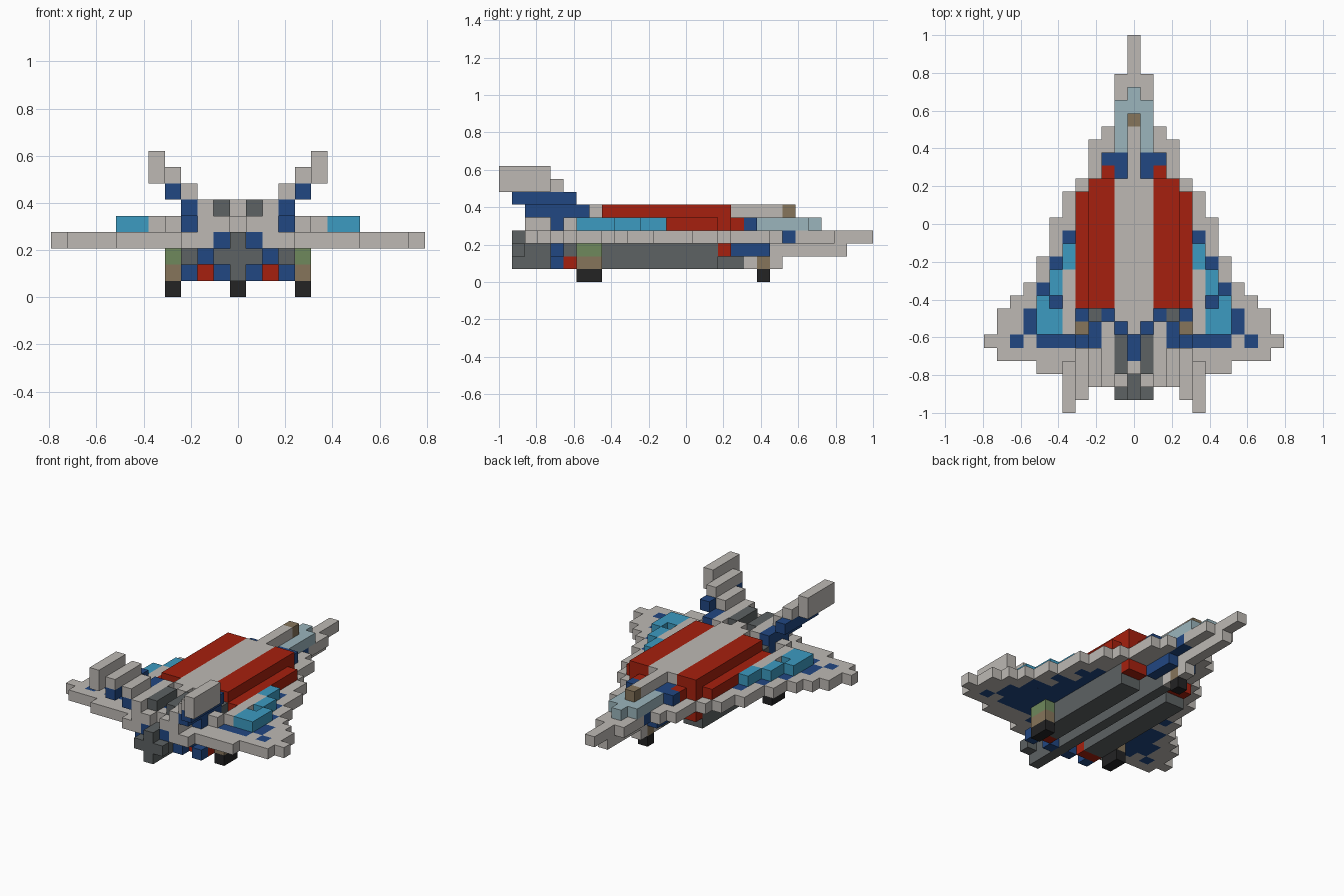
import bpy, bmesh
from mathutils import Matrix, Vector

cube = bpy.data.objects.get("Cube")
if cube:
    bpy.data.objects.remove(cube, do_unlink=True)

LENGTH = 29            # blocks from nose to tail
UNIT = 2 / LENGTH      # block size


def linear(value):
    s = value / 255
    return s / 12.92 if s <= 0.04045 else ((s + 0.055) / 1.055) ** 2.4


def make_material(name, *rgb):
    color = [linear(c) for c in rgb] + [1]
    mat = bpy.data.materials.new(name)
    mat.use_nodes = True
    mat.diffuse_color = color
    shader = mat.node_tree.nodes["Principled BSDF"]
    shader.inputs["Base Color"].default_value = color
    shader.inputs["Roughness"].default_value = 0.8
    return mat


light_grey = make_material("light_grey", 189, 185, 180)
dark_grey = make_material("dark_grey", 93, 98, 99)
red = make_material("red", 166, 32, 14)
blue = make_material("blue", 33, 71, 130)
cyan = make_material("cyan", 60, 155, 193)
glass = make_material("pale_glass", 155, 181, 188)
brown = make_material("brown", 134, 117, 91)
green = make_material("green", 110, 136, 92)
black = make_material("black", 35, 35, 36)


def add_block(bm, left, right, fore, aft, low, high):
    """Block spanning columns, rows counted from the nose, and layers (inclusive)."""
    a = Vector((left - 0.5, LENGTH / 2 - aft - 1, low)) * UNIT
    b = Vector((right + 0.5, LENGTH / 2 - fore, high + 1)) * UNIT
    move = Matrix.Translation((a + b) / 2)
    bmesh.ops.create_cube(bm, size=1, matrix=move @ Matrix.Diagonal((*(b - a), 1)))


def part(name, material, *blocks):
    """One object from blocks; columns are mirrored, or centred if they start at zero."""
    bm = bmesh.new()
    for inner, outer, *rest in blocks:
        if inner == 0:
            add_block(bm, -outer, outer, *rest)
        else:
            add_block(bm, inner, outer, *rest)
            add_block(bm, -outer, -inner, *rest)
    mesh = bpy.data.meshes.new(name)
    bm.to_mesh(mesh)
    bm.free()
    mesh.materials.append(material)
    bpy.context.collection.objects.link(bpy.data.objects.new(name, mesh))


# Delta wing: (row count, half width, half width of the blue core)
WING = [(3, 0, -1), (3, 1, -1), (1, 1, 1), (1, 2, 1), (3, 3, 1), (1, 4, 2),
        (2, 5, 3), (1, 6, 4), (1, 6, 5), (1, 6, 4), (1, 7, 6), (1, 7, 5),
        (1, 8, 7), (1, 9, 7), (2, 10, 8), (1, 11, 7), (1, 10, 3), (1, 7, 1)]
rim, core, row = [], [], 0
for count, half, inner in WING:
    last = row + count - 1
    if inner >= 0:
        core.append((0, inner, row, last, 3, 3))
    if half == 11:
        # isolated blue block near each wing tip
        rim += [(8, 8, row, last, 3, 3), (10, half, row, last, 3, 3)]
        core.append((9, 9, row, last, 3, 3))
    elif half > inner:
        rim.append((inner + 1, half, row, last, 3, 3))
    row += count
part("wing_rim", light_grey, *rim, (2, 3, row, row, 3, 3))
part("wing_core", blue, *core, (1, 1, row, row, 3, 3))

# Nose and cockpit
part("nose_underside", light_grey, (0, 0, 2, 7, 2, 2))
part("chin", blue, (0, 1, 8, 10, 2, 2))
part("canopy", glass, (0, 0, 4, 4, 4, 4), (0, 1, 5, 8, 4, 4))
part("canopy_cap", brown, (0, 0, 6, 6, 5, 5))
part("cockpit_collar", blue, (0, 2, 9, 9, 4, 4), (0, 1, 10, 10, 4, 4))

# Upper fuselage
part("spine", light_grey, (0, 0, 7, 10, 5, 5), (0, 1, 11, 21, 5, 5),
     (0, 0, 22, 22, 5, 5))
part("red_body", red, (2, 2, 10, 10, 4, 4), (0, 3, 11, 11, 4, 4),
     (0, 4, 12, 20, 4, 4), (2, 3, 11, 20, 5, 5))
part("wing_panels", cyan, (5, 5, 16, 17, 4, 4), (6, 6, 18, 19, 4, 4),
     (6, 6, 21, 22, 4, 4), (7, 7, 20, 22, 4, 4))
part("panel_backing", light_grey, (5, 5, 18, 22, 4, 4), (4, 4, 23, 23, 4, 4))

# Rear deck
part("rear_deck", blue, (2, 2, 21, 21, 4, 4), (0, 1, 21, 24, 4, 4))
part("deck_vents", dark_grey, (3, 3, 21, 21, 4, 4), (1, 1, 23, 25, 5, 5))
part("deck_rails", light_grey, (2, 2, 22, 26, 4, 5), (0, 1, 25, 25, 4, 4),
     (1, 1, 26, 26, 4, 4))

# Twin canted tail fins
part("fin_roots", blue, (3, 3, 22, 24, 4, 4), (3, 3, 22, 26, 5, 5),
     (4, 4, 23, 27, 6, 6))
part("fin_tips", light_grey, (3, 3, 24, 26, 6, 6), (4, 4, 24, 27, 7, 7),
     (5, 5, 25, 28, 7, 8))

# Engines under the hull
part("centre_engine", dark_grey, (0, 0, 10, 27, 1, 1), (0, 0, 11, 27, 2, 2),
     (1, 1, 27, 27, 2, 2), (0, 0, 26, 27, 3, 3))
part("side_engines", dark_grey, (2, 3, 12, 22, 1, 2), (3, 3, 23, 23, 2, 2))
part("engine_intakes", red, (2, 3, 11, 11, 2, 2))
part("engine_exhausts", red, (2, 2, 23, 23, 1, 1), (3, 3, 23, 23, 1, 1))
part("exhaust_rings", blue, (1, 1, 24, 24, 1, 1), (3, 3, 24, 24, 1, 1),
     (2, 2, 24, 24, 2, 2))

# Landing gear
part("nose_gear_doors", light_grey, (0, 0, 7, 7, 1, 1), (0, 0, 9, 9, 1, 1))
part("gear_legs", brown, (0, 0, 8, 8, 1, 1), (4, 4, 21, 22, 1, 1))
part("gear_hatches", brown, (4, 4, 22, 22, 4, 3.05))
part("gear_mounts", green, (4, 4, 21, 22, 2, 2))
part("wheels", black, (0, 0, 8, 8, 0, 0), (4, 4, 21, 22, 0, 0))
